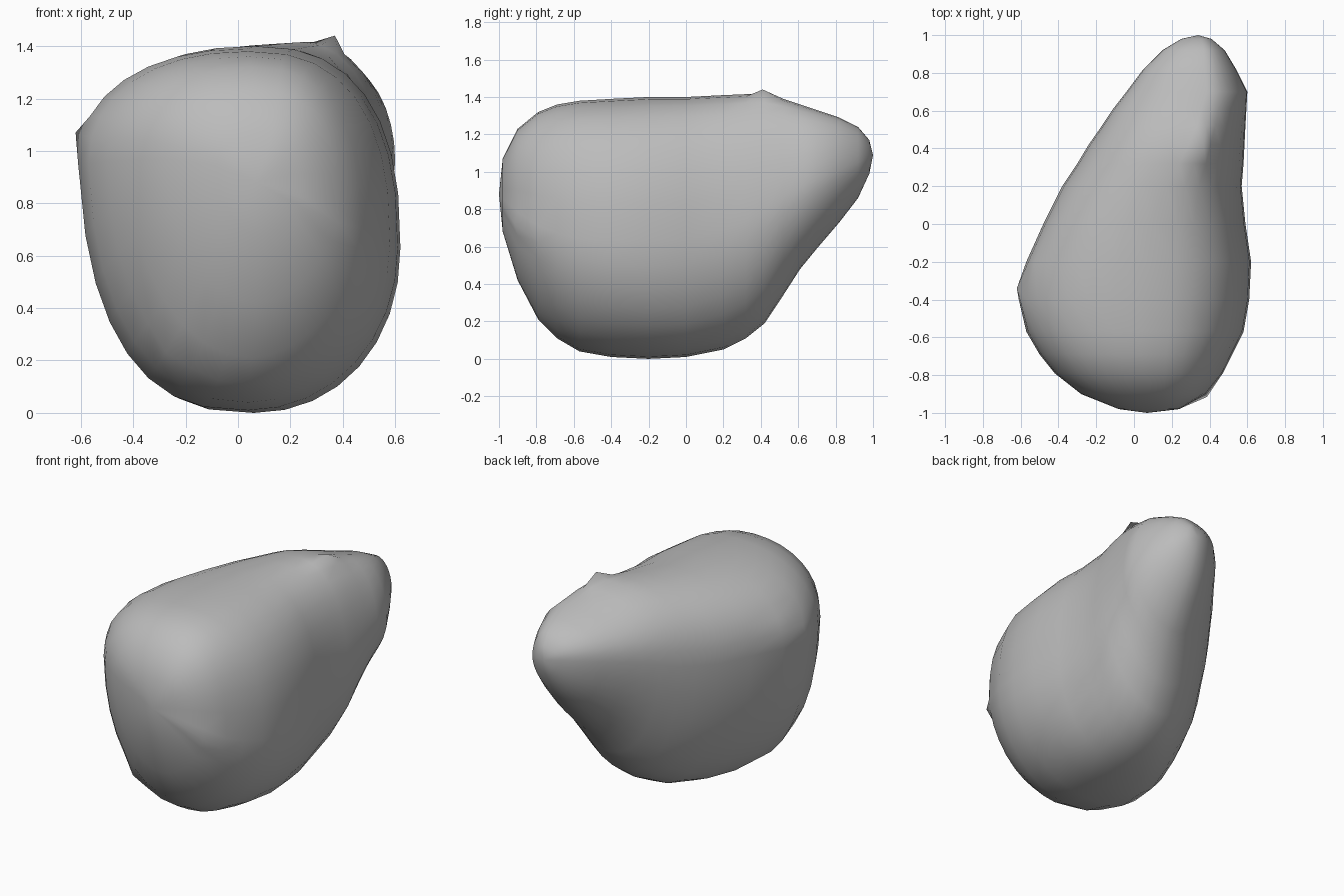
import bpy, bmesh
from math import cos, sin, pi
from mathutils import Vector

cube = bpy.data.objects.get("Cube")
if cube:
    bpy.data.objects.remove(cube, do_unlink=True)

SIDES = 32

# Sections along the boulder: y, low x, high x, low z, high z
SECTIONS = [
    (-.98, -.08, .24, .68, 1.07),
    (-.9, -.28, .38, .42, 1.23),
    (-.79, -.42, .47, .21, 1.32),
    (-.69, -.5, .52, .11, 1.36),
    (-.57, -.57, .58, .04, 1.38),
    (-.4, -.61, .61, .01, 1.39),
    (-.2, -.57, .62, 0, 1.4),
    (0, -.48, .59, .01, 1.4),
    (.2, -.38, .57, .05, 1.41),
    (.32, -.3, .58, .11, 1.415),
    (.42, -.24, .585, .19, 1.415),
    (.52, -.17, .59, .34, 1.39),
    (.61, -.11, .595, .48, 1.36),
    (.7, -.04, .6, .59, 1.33),
    (.82, .05, .54, .73, 1.29),
    (.92, .15, .48, .86, 1.24),
    (.98, .25, .41, .99, 1.17),
]


def mix(a, b, t):
    return a + (b - a) * t


def ramp(value, start, end):
    return min(max((value - start) / (end - start), 0), 1)


def section_points(y, x0, x1, z0, z1):
    """Lopsided rounded section made of four superelliptic quarters."""
    back = ramp(y, 0, .5)
    front = ramp(y, -.3, -.8)
    top_x = mix(x0, x1, mix(.53, .66, back))
    base_x = mix(x0, x1, mix(.53, .5, back))
    right_z = mix(z0, z1, mix(.45, .5, back))
    left_z = mix(z0, z1, mix(.68, .64, back))
    taper = mix(.08, 0, max(back, front))
    quarters = [
        (top_x, x1, right_z, z1, mix(2.5, 2, back), 0),
        (top_x, x0, left_z, z1, 2.2, 0),
        (base_x, x0, left_z, z0, mix(2.8, 2, max(back, front)), taper),
        (base_x, x1, right_z, z0, mix(2.1, 1.8, max(back, front)), 0),
    ]
    points = []
    for i in range(SIDES):
        angle = 2 * pi * i / SIDES
        mid_x, end_x, mid_z, end_z, power, lean = quarters[i * 4 // SIDES]
        u = abs(cos(angle)) ** (2 / power)
        v = abs(sin(angle)) ** (2 / power)
        x = mix(mid_x, end_x, u) + lean * u * v
        points.append(Vector((x, y, mix(mid_z, end_z, v))))
    return points


# Boulder body: loft through the sections, closed with a fan at each end
bm = bmesh.new()
rings = [[bm.verts.new(p) for p in section_points(*s)] for s in SECTIONS]
for a, b in zip(rings, rings[1:]):
    for i in range(SIDES):
        j = (i + 1) % SIDES
        bm.faces.new((a[i], a[j], b[j], b[i]))
for ring, tip in ((rings[0], (.07, -1, .88)), (rings[-1], (.34, 1, 1.09))):
    pole = bm.verts.new(tip)
    for i in range(SIDES):
        bm.faces.new((pole, ring[i], ring[(i + 1) % SIDES]))
bmesh.ops.recalc_face_normals(bm, faces=bm.faces)


def nearest(point):
    point = Vector(point)
    return min(bm.verts, key=lambda v: (v.co - point).length)


# Sharp nubs on the crown and the flank
for point in ((.37, .41, 1.44), (-.62, -.34, 1.07)):
    nearest(point).co = point

# Small chips on the front
bm.normal_update()
for point in ((-.32, -.72, .2), (.35, -.88, .75)):
    vert = nearest(point)
    vert.co += vert.normal * .02

mesh = bpy.data.meshes.new("boulder")
bm.to_mesh(mesh)
bm.free()
boulder = bpy.data.objects.new("boulder", mesh)
bpy.context.collection.objects.link(boulder)

# Stone colour
stone = bpy.data.materials.new("stone_grey")
stone.use_nodes = True
colour = (.5, .5, .5, 1)
stone.diffuse_color = colour
stone.node_tree.nodes["Principled BSDF"].inputs["Base Color"].default_value = colour
mesh.materials.append(stone)

bpy.context.view_layer.objects.active = boulder
boulder.select_set(True)
bpy.ops.object.shade_smooth_by_angle(angle=pi / 3)
